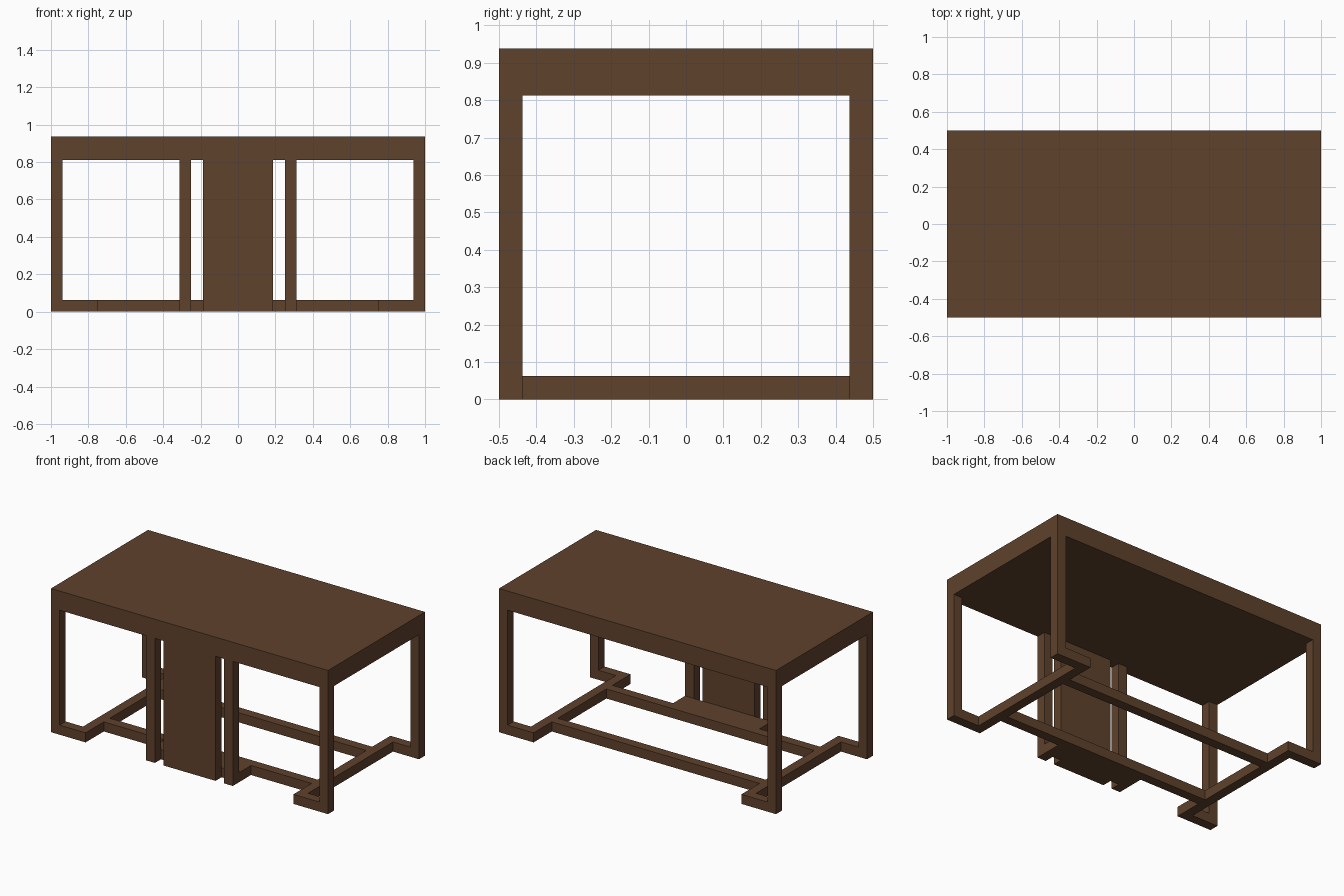
import bpy
import bmesh
from mathutils import Vector

cube = bpy.data.objects.get("Cube")
if cube:
    bpy.data.objects.remove(cube, do_unlink=True)

# Single dark wood colour
wood = bpy.data.materials.new("dark_brown_wood")
wood.use_nodes = True
colour = (0.115, 0.054, 0.026, 1)
wood.diffuse_color = colour
shader = wood.node_tree.nodes["Principled BSDF"]
shader.inputs["Base Color"].default_value = colour
shader.inputs["Roughness"].default_value = 0.8

U = 1 / 16       # thickness of every bar
UNDER = 13 * U   # underside of the table top
HEIGHT = 15 * U  # top surface


def box(name, x, y, z):
    """Box spanning the given (low, high) ranges."""
    x, y, z = sorted(x), sorted(y), sorted(z)
    low, high = (Vector(p) for p in zip(x, y, z))
    bm = bmesh.new()
    bmesh.ops.create_cube(bm, size=1)
    for v in bm.verts:
        v.co *= high - low
    mesh = bpy.data.meshes.new(name)
    bm.to_mesh(mesh)
    bm.free()
    mesh.materials.append(wood)
    obj = bpy.data.objects.new(name, mesh)
    obj.location = (low + high) / 2
    bpy.context.collection.objects.link(obj)
    return obj


# Solid table top
box("table_top", (-1, 1), (-0.5, 0.5), (UNDER, HEIGHT))

for sx, side in ((1, "left"), (-1, "right")):
    # Corner legs, each with a foot reaching inward
    for sy, end in ((-1, "front"), (1, "back")):
        depth = (sy * 0.5, sy * (0.5 - U))
        box(f"{end}_{side}_leg", (sx, sx * (1 - U)), depth, (0, UNDER))
        box(f"{end}_{side}_foot", (sx * (1 - U), sx * 0.75), depth, (0, U))
    # Floor beam joining the two feet of one side
    box(f"{side}_floor_beam", (sx * (0.75 + U), sx * 0.75),
        (U - 0.5, 0.5 - U), (0, U))
    # Slim post beside the front panel
    box(f"{side}_front_post", (sx * 0.25, sx * (0.25 + U)),
        (-0.5, U - 0.5), (0, UNDER))

# Long stretchers between the floor beams
for sy, end in ((-1, "front"), (1, "back")):
    box(f"{end}_stretcher", (-0.75, 0.75),
        (sy * 0.25, sy * (0.25 + U)), (0, U))

# Front panel and the floor plate tying it to the stretcher
box("front_panel", (-3 * U, 3 * U), (-0.5, U - 0.5), (0, UNDER))
box("panel_floor_plate", (-5 * U, 5 * U), (U - 0.5, -5 * U), (0, U))
